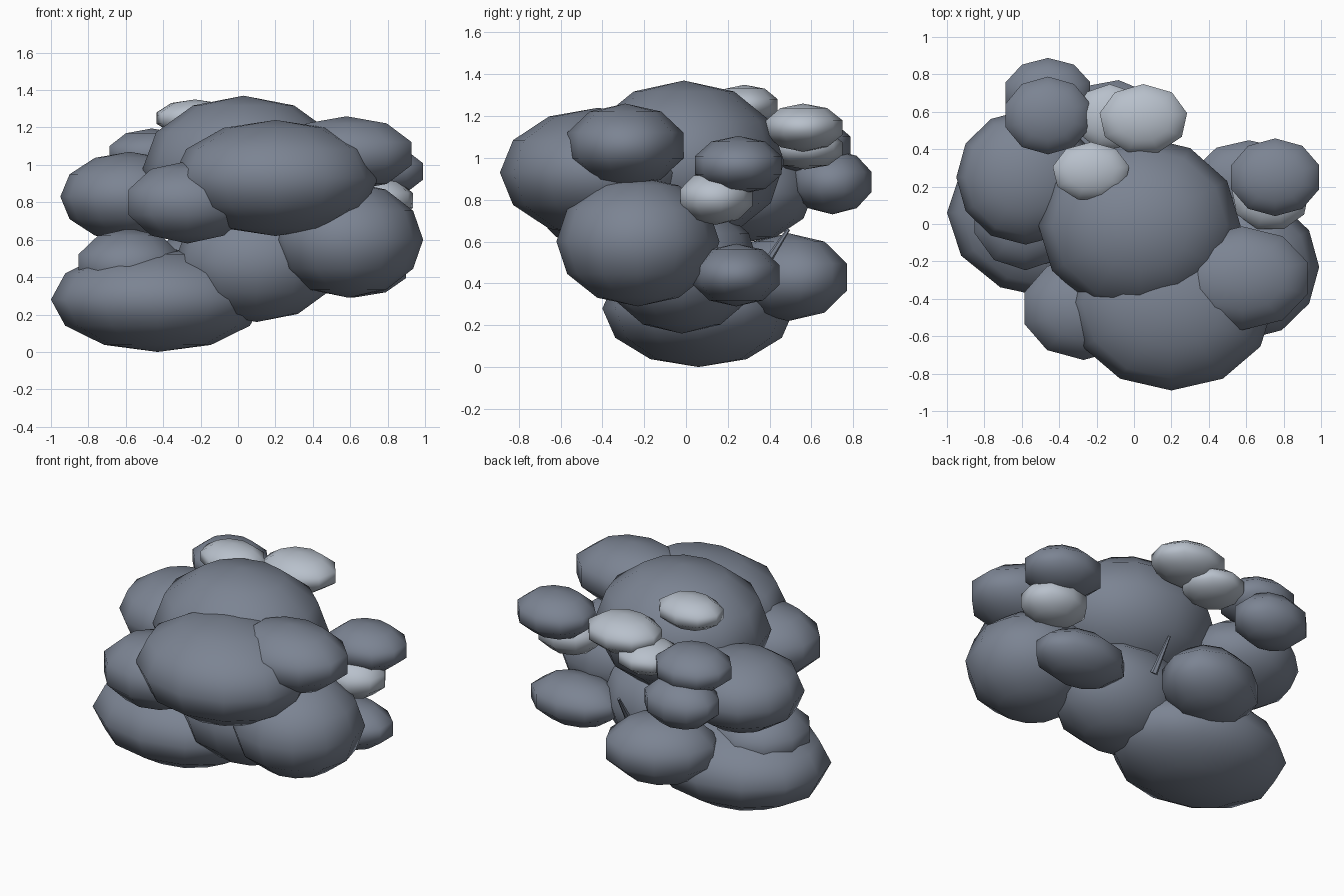
import bpy
from math import radians
from mathutils import Vector

if "Cube" in bpy.data.objects:
    bpy.data.objects.remove(bpy.data.objects["Cube"])


def material(name, rgb):
    m = bpy.data.materials.new(name)
    m.diffuse_color = (*rgb, 1)
    m.use_nodes = True
    m.node_tree.nodes["Principled BSDF"].inputs["Base Color"].default_value = m.diffuse_color
    return m


dark = material("dark_grey_blue", (0.20, 0.23, 0.29))
light = material("pale_grey_blue", (0.48, 0.53, 0.60))


def puff(name, centre, radii, segments, rings, mat, turn=0):
    """A squashed low-poly ball with smooth shading."""
    bpy.ops.mesh.primitive_uv_sphere_add(segments=segments, ring_count=rings, radius=1, location=centre)
    ob = bpy.context.object
    ob.name = name
    # odd ring counts have no equator loop, so widen to keep the full size
    k = 1.04 if rings % 2 else 1.0
    ob.scale = (radii[0] * k, radii[1] * k, radii[2])
    ob.rotation_euler.z = radians(turn)
    bpy.ops.object.shade_smooth()
    ob.data.materials.append(mat)


def twig(name, start, end, radius):
    """A thin tapering spike between two points."""
    a, b = Vector(start), Vector(end)
    bpy.ops.mesh.primitive_cone_add(vertices=6, radius1=radius, radius2=radius * 0.4,
                                    depth=(b - a).length, location=(a + b) / 2)
    ob = bpy.context.object
    ob.name = name
    ob.rotation_euler = (b - a).to_track_quat('Z', 'Y').to_euler()
    ob.data.materials.append(dark)


# Large body masses
large = [
    ("top_puff", (0.03, -0.01, 0.98), (0.54, 0.48, 0.39)),
    ("front_puff", (0.20, -0.42, 0.93), (0.55, 0.47, 0.31)),
    ("base_left_puff", (-0.43, 0.06, 0.28), (0.57, 0.46, 0.28)),
    ("right_puff", (0.59, -0.23, 0.60), (0.40, 0.39, 0.31)),
    ("core_puff", (0.10, -0.02, 0.48), (0.44, 0.37, 0.32)),
    ("left_puff", (-0.58, 0.25, 0.83), (0.37, 0.36, 0.24)),
]
for name, c, r in large:
    puff(name, c, r, 12, 6, dark)

# Medium and small dark puffs, the last value is a turn about z
small_dark = [
    ("front_left_puff", (-0.27, -0.45, 0.80), (0.335, 0.28, 0.22), 0),
    ("low_left_puff", (-0.58, 0.04, 0.46), (0.29, 0.29, 0.20), 0),
    ("upper_right_puff", (0.58, -0.29, 1.06), (0.37, 0.28, 0.20), 0),
    ("low_back_right_puff", (0.615, 0.24, 0.44), (0.30, 0.21, 0.15), 0),
    ("back_right_puff", (0.755, 0.25, 0.965), (0.25, 0.21, 0.14), 0),
    ("back_left_upper_puff", (-0.46, 0.58, 1.06), (0.24, 0.21, 0.135), 0),
    ("back_left_lower_puff", (-0.46, 0.70, 0.885), (0.24, 0.19, 0.155), 0),
    ("low_back_puff", (-0.17, 0.49, 0.43), (0.34, 0.27, 0.21), 25),
]
for name, c, r, turn in small_dark:
    puff(name, c, r, 10, 5, dark, turn)

# Pale highlight puffs
small_light = [
    ("pale_top_puff", (-0.23, 0.28, 1.25), (0.21, 0.16, 0.10)),
    ("pale_back_puff", (0.05, 0.56, 1.145), (0.24, 0.19, 0.115)),
    ("pale_back_under_puff", (-0.13, 0.57, 1.045), (0.19, 0.18, 0.10)),
    ("pale_right_puff", (0.73, 0.14, 0.81), (0.21, 0.18, 0.13)),
]
for name, c, r in small_light:
    puff(name, c, r, 9, 5, light)

# Thin inner twig glimpsed between the puffs
twig("back_twig", (0.15, 0.36, 0.46), (0.14, 0.49, 0.66), 0.022)
